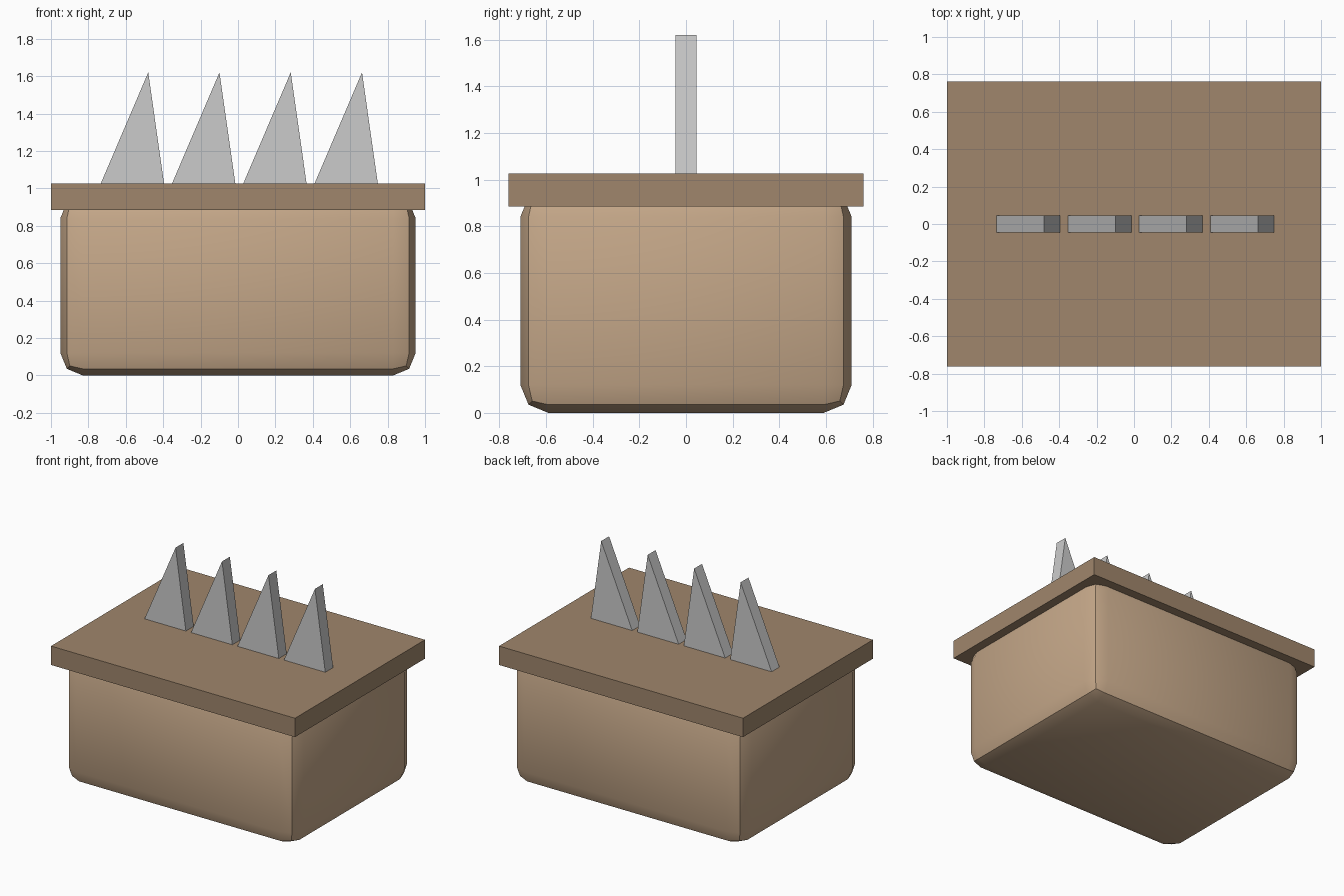
import bpy, bmesh, math

if "Cube" in bpy.data.objects:
    bpy.data.objects.remove(bpy.data.objects["Cube"])


def material(name, rgb):
    m = bpy.data.materials.new(name)
    m.diffuse_color = (*rgb, 1)
    m.use_nodes = True
    m.node_tree.nodes["Principled BSDF"].inputs["Base Color"].default_value = m.diffuse_color
    return m


def box(name, size, z0, z1, mat):
    bpy.ops.mesh.primitive_cube_add(size=1, location=(0, 0, (z0 + z1) / 2))
    ob = bpy.context.object
    ob.name = name
    ob.scale = (size[0], size[1], z1 - z0)
    bpy.ops.object.transform_apply(location=False, rotation=False, scale=True)
    ob.data.materials.append(mat)
    return ob


def prism(name, profile, half_depth, location):
    """Extrude an x-z profile along y."""
    bm = bmesh.new()
    face = bm.faces.new([bm.verts.new((x, -half_depth, z)) for x, z in profile])
    ext = bmesh.ops.extrude_face_region(bm, geom=[face])
    verts = [g for g in ext["geom"] if isinstance(g, bmesh.types.BMVert)]
    bmesh.ops.translate(bm, verts=verts, vec=(0, 2 * half_depth, 0))
    bmesh.ops.recalc_face_normals(bm, faces=bm.faces)
    mesh = bpy.data.meshes.new(name)
    bm.to_mesh(mesh)
    bm.free()
    ob = bpy.data.objects.new(name, mesh)
    ob.location = location
    bpy.context.collection.objects.link(ob)
    return ob


# Rounded body, two-step bevel
body = box("body", (1.90, 1.42), 0, 0.96, material("light_wood", (0.56, 0.39, 0.25)))
bevel = body.modifiers.new("bevel", "BEVEL")
bevel.width = 0.12
bevel.segments = 2
bpy.ops.object.modifier_apply(modifier="bevel")
bpy.ops.object.shade_smooth_by_angle(angle=math.radians(30))

# Overhanging slab
box("top_slab", (2.0, 1.522), 0.885, 1.025, material("dark_wood", (0.35, 0.24, 0.15)))

# Row of leaning teeth
for i in range(4):
    prism(f"spike_{i + 1}", [(0, 0), (0.34, 0), (0.255, 0.597)], 0.046,
          (-0.735 + 0.381 * i, 0, 1.023))
